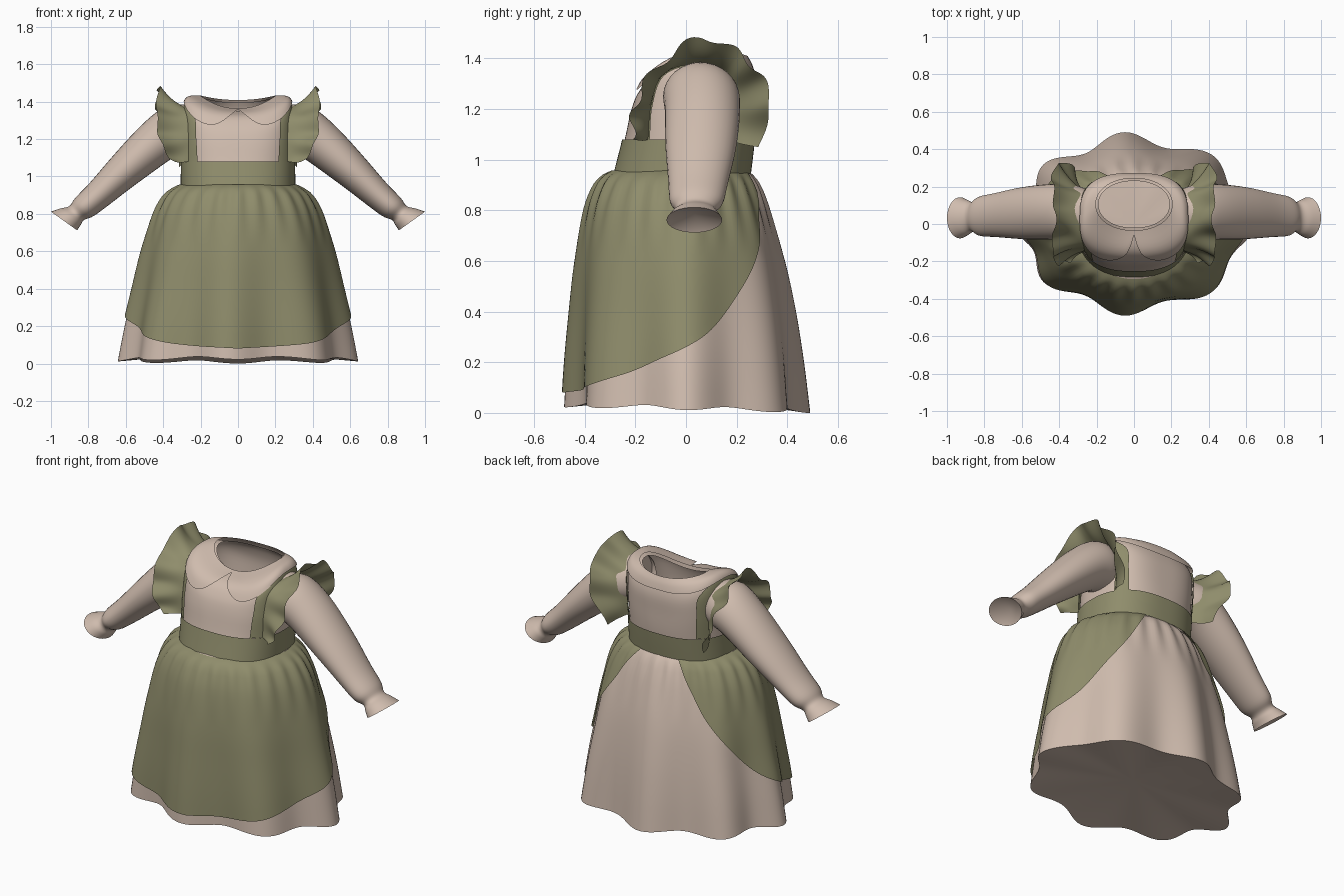
import bpy
import bmesh
from math import sin, cos, pi, radians, copysign
from mathutils import Vector

cube = bpy.data.objects.get("Cube")
if cube:
    bpy.data.objects.remove(cube, do_unlink=True)


def material(name, colour):
    m = bpy.data.materials.new(name)
    m.use_nodes = True
    m.diffuse_color = colour
    m.node_tree.nodes["Principled BSDF"].inputs["Base Color"].default_value = colour
    return m


BEIGE = material("warm beige cloth", (0.63, 0.505, 0.425, 1))
GREEN = material("olive green cloth", (0.275, 0.265, 0.148, 1))


def lookup(table, x):
    """Smooth curve through rows of (key, value, value...)."""
    n = len(table)
    x = min(max(x, table[0][0]), table[-1][0])
    i = max(k for k in range(n - 1) if table[k][0] <= x)

    def slope(k, c):
        a, b = table[max(k - 1, 0)], table[min(k + 1, n - 1)]
        return (b[c] - a[c]) / (b[0] - a[0])
    p, q = table[i], table[i + 1]
    h = q[0] - p[0]
    t = (x - p[0]) / h
    return [(2*t**3 - 3*t*t + 1) * p[c] + (3*t*t - 2*t**3) * q[c]
            + h * ((t**3 - 2*t*t + t) * slope(i, c) + (t**3 - t*t) * slope(i + 1, c))
            for c in range(1, len(p))]


def path(points, s):
    return lookup([(k, *p) for k, p in enumerate(points)], s * (len(points) - 1))


def cloth(name, rows, mat, closed=False, caps=(), mirror=False):
    """Quad sheet through rows of points; caps are (row, centre) fans."""
    bm = bmesh.new()
    vs = [[bm.verts.new(p) for p in row] for row in rows]
    n = len(rows[0])
    for lo, hi in zip(vs, vs[1:]):
        for i in range(n if closed else n - 1):
            j = (i + 1) % n
            bm.faces.new((lo[i], lo[j], hi[j], hi[i]))
    for r, centre in caps:
        c = bm.verts.new(centre)
        for i in range(n):
            bm.faces.new((vs[r][(i + 1) % n], vs[r][i], c))
    bmesh.ops.remove_doubles(bm, verts=bm.verts, dist=0.0003)
    me = bpy.data.meshes.new(name)
    bm.to_mesh(me)
    bm.free()
    me.materials.append(mat)
    ob = bpy.data.objects.new(name, me)
    bpy.context.collection.objects.link(ob)
    if mirror:
        ob.modifiers.new("mirror", "MIRROR")
    bpy.ops.object.select_all(action="DESELECT")
    bpy.context.view_layer.objects.active = ob
    ob.select_set(True)
    bpy.ops.object.shade_smooth_by_angle(angle=radians(50))


def power(v, n):
    return copysign(abs(v) ** (2 / n), v)


# Angle 0 is the front, a quarter turn is the model's left.
TURN = [2 * pi * i / 160 for i in range(160)]

# Skirt: height, half width, front depth, back depth
SKIRT = [(0.0, .612, .452, .46), (.2, .58, .446, .442), (.4, .539, .434, .417),
         (.6, .497, .418, .38), (.8, .44, .386, .325), (.9, .385, .348, .287),
         (.94, .338, .315, .262), (.957, .302, .283, .245)]


def skirt_point(a, z, out=0.0):
    w, f, b = lookup(SKIRT, z)
    drop = (0.957 - z) / 0.957
    fold = 0.033 * drop * cos(8 * (a + 0.1 * cos(a)))
    gather = 0.007 * cos(26 * a) * max(0, 1 - abs(z - 0.88) / 0.25) * min(1, drop * 25)
    k = fold + gather + out
    x = (w + k) * power(sin(a), 1.95)
    d = f if cos(a) > 0 else b
    return Vector((x, -(d + k) * power(cos(a), 1.95), z))


def hem(a):
    return 0.019 + 0.011 * cos(a) - 0.008 * cos(8 * a)


skirt_rows = []
for r in range(25):
    t = 1 - (1 - r / 24) ** 1.6
    skirt_rows.append([skirt_point(a, hem(a) + (0.957 - hem(a)) * t) for a in TURN])
cloth("skirt", skirt_rows, BEIGE, closed=True, caps=[(0, (0, 0, 0.07))])

# Apron with a rounded hem that climbs towards the back
APRON_HEM = [(0, .08), (35, .105), (55, .15), (72, .20), (90, .26), (104, .33),
             (119, .45), (138, .65), (150, .82), (158, .945)]
apron_rows = []
for r in range(25):
    t = 1 - (1 - r / 24) ** 1.6
    row = []
    for i in range(141):
        deg = -158 + 316 * i / 140
        low = lookup(APRON_HEM, abs(deg))[0]
        row.append(skirt_point(radians(deg), low + (0.957 - low) * t, 0.012))
    apron_rows.append(row)
cloth("apron", apron_rows, GREEN)

# Bodice: front, side, back height, half width, centre y, front, back depth, squareness
BODICE = [(.93, .93, .93, .297, 0, .28, .245, 2.4),
          (1.08, 1.08, 1.08, .295, 0, .242, .262, 2.5),
          (1.2, 1.22, 1.2, .29, .01, .225, .255, 2.8),
          (1.27, 1.355, 1.29, .285, .03, .215, .235, 2.8),
          (1.325, 1.412, 1.355, .257, .06, .19, .19, 2.5),
          (1.35, 1.42, 1.395, .19, .105, .125, .125, 2.1)]


def bodice_point(a, v, out=0.0):
    zf, zs, zb, w, mid, f, b, n = path(BODICE, v / 5)
    c = cos(a)
    z = zs + ((zf if c > 0 else zb) - zs) * c * c
    lift = out * min(1, max(0, v - 2.5))
    x = (w + out) * power(sin(a), n)
    return Vector((x, mid - ((f if c > 0 else b) + out) * power(c, n), z + lift))


cloth("bodice", [[bodice_point(a, v / 4) for a in TURN] for v in range(21)],
      BEIGE, closed=True)
cloth("waistband", [[bodice_point(a, 0.1 + v * 0.3, 0.01) for a in TURN]
                    for v in range(4)], GREEN, closed=True)

# Round collar with two front lobes
COLLAR = [(0, 4.8), (5, 3.7), (12, 3.1), (22, 2.85), (40, 2.9), (60, 3.1),
          (90, 3.45), (130, 3.4), (180, 3.5)]
collar_rows = []
for r in range(11):
    row = []
    for a in TURN:
        deg = min(a, 2 * pi - a) * 180 / pi
        v = lookup(COLLAR, deg)[0]
        row.append(bodice_point(a, v + (5 - v) * r / 10, 0.014))
    collar_rows.append(row)
cloth("collar", collar_rows, BEIGE, closed=True)

# Shoulder straps laid on the bodice: (degrees, level) along each edge
STRAP_IN = [(41, 1), (42, 2), (48, 3.1), (90, 3.7), (132, 3.1), (138, 2), (139, 1)]
STRAP_OUT = [(60, 1), (60, 2), (66, 2.8), (90, 3.1), (114, 2.8), (119, 2), (120, 1)]
STEPS = 90


def strap_point(s, u):
    d0, v0 = path(STRAP_IN, s)
    d1, v1 = path(STRAP_OUT, s)
    return bodice_point(radians(d0 + (d1 - d0) * u), v0 + (v1 - v0) * u, 0.008)


cloth("shoulder_straps", [[strap_point(i / STEPS, u / 6) for i in range(STEPS + 1)]
                          for u in range(6, -1, -1)], GREEN, mirror=True)

# Wavy ruffles fanning out from the straps
RUFFLE = [(.34, -.21, 1.08), (.41, -.21, 1.17), (.43, -.175, 1.28), (.435, -.08, 1.40),
          (.42, .06, 1.48), (.435, .19, 1.435), (.43, .285, 1.345), (.385, .335, 1.22),
          (.315, .285, 1.05)]
ruffle_rows = [[] for _ in range(9)]
for i in range(STEPS + 1):
    s = i / STEPS
    inner, outer = strap_point(s, 0.9), Vector(path(RUFFLE, s))
    ahead = Vector(path(RUFFLE, min(1, s + .01))) - Vector(path(RUFFLE, max(0, s - .01)))
    side = ahead.cross(outer - inner).normalized()
    for u in range(9):
        t = u / 8
        wave = 0.017 * t * sin(2 * pi * 6 * s) + 0.012 * sin(pi * t)
        ruffle_rows[8 - u].append(inner.lerp(outer, t) + side * wave)
cloth("shoulder_ruffles", ruffle_rows, GREEN, mirror=True)

# Sleeves: centre x, y, z, thickness across, depth, tilt direction x and z
SLEEVE = [(.25, .055, 1.265, .125, .13, .25, .97), (.33, .06, 1.25, .137, .15, .42, .9),
          (.43, .065, 1.19, .122, .15, .62, .79), (.60, .058, 1.04, .097, .136, .67, .74),
          (.74, .048, .908, .08, .12, .68, .73), (.82, .042, .838, .068, .104, .7, .71),
          (.862, .04, .805, .055, .08, .72, .69), (.895, .035, .785, .07, .092, .77, .63),
          (.93, .033, .762, .086, .11, .81, .58)]
sleeve_rows = []
for r in range(41):
    s = r / 40
    x, y, z, w, d, tx, tz = path(SLEEVE, s)
    puff = 1 + 0.02 * sin(22 * s) * sin(pi * s)
    ring = []
    for i in range(32):
        a = 2 * pi * i / 32
        k = w * puff * cos(a)
        ring.append(Vector((x + k * tx, y - d * puff * sin(a), z + k * tz)))
    sleeve_rows.append(ring)
cloth("sleeves", sleeve_rows[::-1], BEIGE, closed=True,
      caps=[(0, (.895, .035, .785))], mirror=True)
